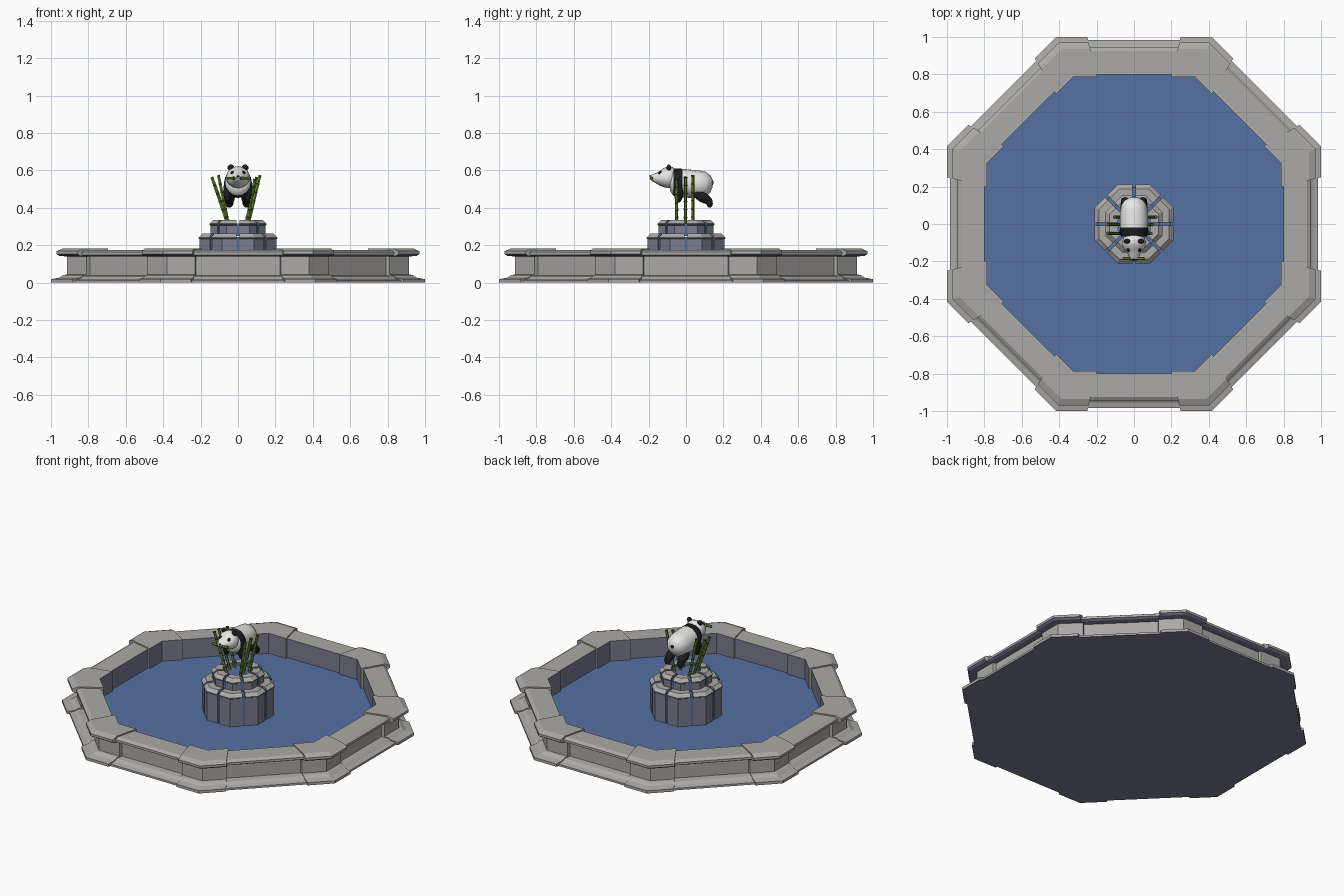
import bpy, bmesh, math
from mathutils import Vector, Matrix

if "Cube" in bpy.data.objects:
    bpy.data.objects.remove(bpy.data.objects["Cube"])

T8 = math.tan(math.pi / 8)


def material(name, rgb):
    m = bpy.data.materials.new(name)
    m.diffuse_color = (*rgb, 1)
    m.use_nodes = True
    m.node_tree.nodes["Principled BSDF"].inputs["Base Color"].default_value = m.diffuse_color
    return m


STONE = material("light_stone", (0.41, 0.40, 0.385))
SLATE = material("slate_stone", (0.20, 0.20, 0.275))
WATER = material("water_blue", (0.09, 0.165, 0.36))
WHITE = material("fur_white", (0.80, 0.80, 0.79))
BLACK = material("fur_black", (0.012, 0.012, 0.014))
GREEN = material("bamboo_green", (0.17, 0.29, 0.03))
DARK = material("bamboo_dark_green", (0.05, 0.11, 0.014))


def finish(name, bm, mats, rule=None, smooth=False):
    bmesh.ops.recalc_face_normals(bm, faces=bm.faces)
    bm.normal_update()
    for f in bm.faces:
        if rule:
            f.material_index = rule(f.calc_center_median(), f.normal)
        f.smooth = smooth
    me = bpy.data.meshes.new(name)
    bm.to_mesh(me)
    bm.free()
    for m in mats:
        me.materials.append(m)
    ob = bpy.data.objects.new(name, me)
    bpy.context.collection.objects.link(ob)
    return ob


def loft(bm, rings):
    """Skin a list of closed point rings and cap both ends."""
    vs = [[bm.verts.new(p) for p in ring] for ring in rings]
    n = len(vs[0])
    for a, b in zip(vs, vs[1:]):
        for i in range(n):
            bm.faces.new((a[i], a[(i + 1) % n], b[(i + 1) % n], b[i]))
    bm.faces.new(vs[0])
    bm.faces.new(vs[-1])


def station(profile, side, k, c=0.0):
    """Profile (apothem, z) placed on an octagon side, offset k*r + c along it."""
    rot = Matrix.Rotation(side * math.pi / 4, 3, 'Z')
    return [rot @ Vector((r, k * r + c, z)) for r, z in profile]


def octagon(bm, r, z0, z1):
    loft(bm, [[p for i in range(8) for p in station([(r, z)], i, T8)] for z in (z0, z1)])


def basin_rule(c, n):
    inward = n.x * c.x + n.y * c.y < -0.3 * math.hypot(c.x, c.y)
    return 1 if inward or n.z < -0.8 else 0


# Basin: eight corner blocks and eight straight walls, cut radially
corner = [(0.785, 0), (1.0, 0), (1.0, 0.018), (0.955, 0.026), (0.935, 0.04), (0.915, 0.043),
          (0.915, 0.14), (0.955, 0.142), (0.97, 0.152), (0.97, 0.168), (0.935, 0.183), (0.785, 0.183)]
wall = [(0.80, 0), (0.985, 0), (0.985, 0.013), (0.955, 0.02), (0.935, 0.034), (0.895, 0.038),
        (0.895, 0.138), (0.93, 0.14), (0.945, 0.148), (0.945, 0.163), (0.925, 0.175), (0.80, 0.175)]
bm = bmesh.new()
for i in range(8):
    loft(bm, [station(corner, i, 0.25), station(corner, i, T8), station(corner, i + 1, -0.25)])
finish("basin_corner_blocks", bm, [STONE, SLATE], basin_rule)
bm = bmesh.new()
for i in range(8):
    loft(bm, [station(wall, i, -0.26), station(wall, i, 0.26)])
finish("basin_walls", bm, [STONE, SLATE], basin_rule)

# Pool: slate floor plate and the water body on top
bm = bmesh.new()
octagon(bm, 0.97, 0.0, 0.01)
finish("basin_floor", bm, [SLATE])
bm = bmesh.new()
octagon(bm, 0.81, 0.005, 0.05)
finish("pool_water", bm, [WATER])

# Pedestal: two tiers of corner blocks with water running in the grooves
for name, r, ri, z0, z1 in (("lower", 0.21, 0.12, 0.03, 0.262), ("upper", 0.152, 0.085, 0.25, 0.335)):
    prof = [(ri, z0), (r - 0.005, z0), (r - 0.005, z1 - 0.03), (r, z1 - 0.026),
            (r, z1 - 0.02), (r - 0.022, z1), (ri, z1)]
    bm = bmesh.new()
    for i in range(8):
        loft(bm, [station(prof, i, 0, 0.008), station(prof, i, T8), station(prof, i + 1, 0, -0.008)])
    finish("pedestal_%s_blocks" % name, bm, [STONE, SLATE], lambda c, n: 0 if n.z > 0.3 else 1)
    bm = bmesh.new()
    octagon(bm, r - 0.012, z0, z1 - 0.018)
    finish("pedestal_%s_water" % name, bm, [WATER])


# Bear: torso and head lofted along y, limbs as soft ellipsoids
def tube(name, sections, mats, rule=None):
    """Sections are (y, half width, bottom z, top z)."""
    bm = bmesh.new()
    ang = [k * math.pi / 8 for k in range(16)]
    loft(bm, [[(w * math.cos(a), y, (lo + hi) / 2 + (hi - lo) / 2 * math.sin(a)) for a in ang]
              for y, w, lo, hi in sections])
    finish(name, bm, mats, rule, True)


def ball(name, centre, radii, mat, pitch=0.0):
    bm = bmesh.new()
    mtx = (Matrix.Translation(centre) @ Matrix.Rotation(pitch, 4, 'X') @ Matrix.Diagonal((*radii, 1)))
    bmesh.ops.create_uvsphere(bm, u_segments=16, v_segments=10, radius=1, matrix=mtx)
    finish(name, bm, [mat], smooth=True)


tube("bear_body", [(-0.085, 0.05, 0.49, 0.60), (-0.068, 0.068, 0.465, 0.608), (-0.045, 0.075, 0.455, 0.61),
                   (-0.018, 0.075, 0.455, 0.608), (0.03, 0.076, 0.452, 0.603), (0.07, 0.074, 0.452, 0.599),
                   (0.105, 0.066, 0.458, 0.592), (0.13, 0.046, 0.482, 0.574), (0.143, 0.018, 0.512, 0.548)],
     [WHITE, BLACK], lambda c, n: 1 if -0.071 < c.y < -0.02 else 0)
tube("bear_head", [(-0.055, 0.035, 0.52, 0.60), (-0.07, 0.055, 0.508, 0.618), (-0.095, 0.064, 0.505, 0.622),
                   (-0.12, 0.06, 0.51, 0.612), (-0.14, 0.049, 0.518, 0.597), (-0.16, 0.034, 0.53, 0.585),
                   (-0.183, 0.024, 0.543, 0.577), (-0.192, 0.012, 0.551, 0.57)], [WHITE])
ball("bear_nose", (0, -0.188, 0.568), (0.010, 0.007, 0.006), BLACK)
ball("bear_tail", (0, 0.135, 0.535), (0.017, 0.012, 0.017), BLACK)
for s, tag in ((-1, "left"), (1, "right")):
    ball("bear_ear_" + tag, (s * 0.038, -0.092, 0.614), (0.018, 0.012, 0.017), BLACK)
    ball("bear_eye_patch_" + tag, (s * 0.030, -0.138, 0.587), (0.010, 0.012, 0.008), BLACK, 0.6)
    ball("bear_front_leg_" + tag, (s * 0.056, -0.04, 0.49), (0.023, 0.026, 0.063), BLACK)
    ball("bear_hind_leg_" + tag, (s * 0.045, 0.09, 0.455), (0.028, 0.057, 0.027), BLACK, -0.5)
    ball("bear_hind_foot_" + tag, (s * 0.047, 0.125, 0.427), (0.023, 0.018, 0.027), BLACK, 0.2)


# Bamboo: six-sided stalks with darker raised joints
def bamboo(name, a, b, r=0.0085):
    a, b = Vector(a), Vector(b)
    d = b - a
    q = d.to_track_quat('Z', 'Y')
    n = max(3, round(d.length / 0.045))
    step = d.length / n
    rows = []
    for i in range(n):
        z = i * step
        rows += [(z, r), (z + step - 0.008, r), (z + step - 0.007, r * 1.15), (z + step - 0.001, r * 1.15)]
    bm = bmesh.new()
    loft(bm, [[a + q @ Vector((rr * math.cos(k * math.pi / 3), rr * math.sin(k * math.pi / 3), z))
               for k in range(6)] for z, rr in rows])
    du = d.normalized()
    finish(name, bm, [GREEN, DARK],
           lambda c, nn: 1 if ((c - a).dot(du) % step) > step - 0.0085 else 0)


stalks = [(-0.045, -0.05, -0.14, 0.565), (-0.055, -0.003, -0.14, 0.565), (-0.05, 0.037, -0.105, 0.575),
          (0.05, -0.05, 0.09, 0.555), (0.04, -0.003, 0.10, 0.565), (0.055, 0.037, 0.118, 0.575)]
for i, (x0, y, x1, z) in enumerate(stalks):
    bamboo("bamboo_stalk_%d" % (i + 1), (x0, y, 0.31), (x1, y, z))
bamboo("bamboo_in_mouth", (-0.058, -0.185, 0.558), (0.058, -0.185, 0.558))
